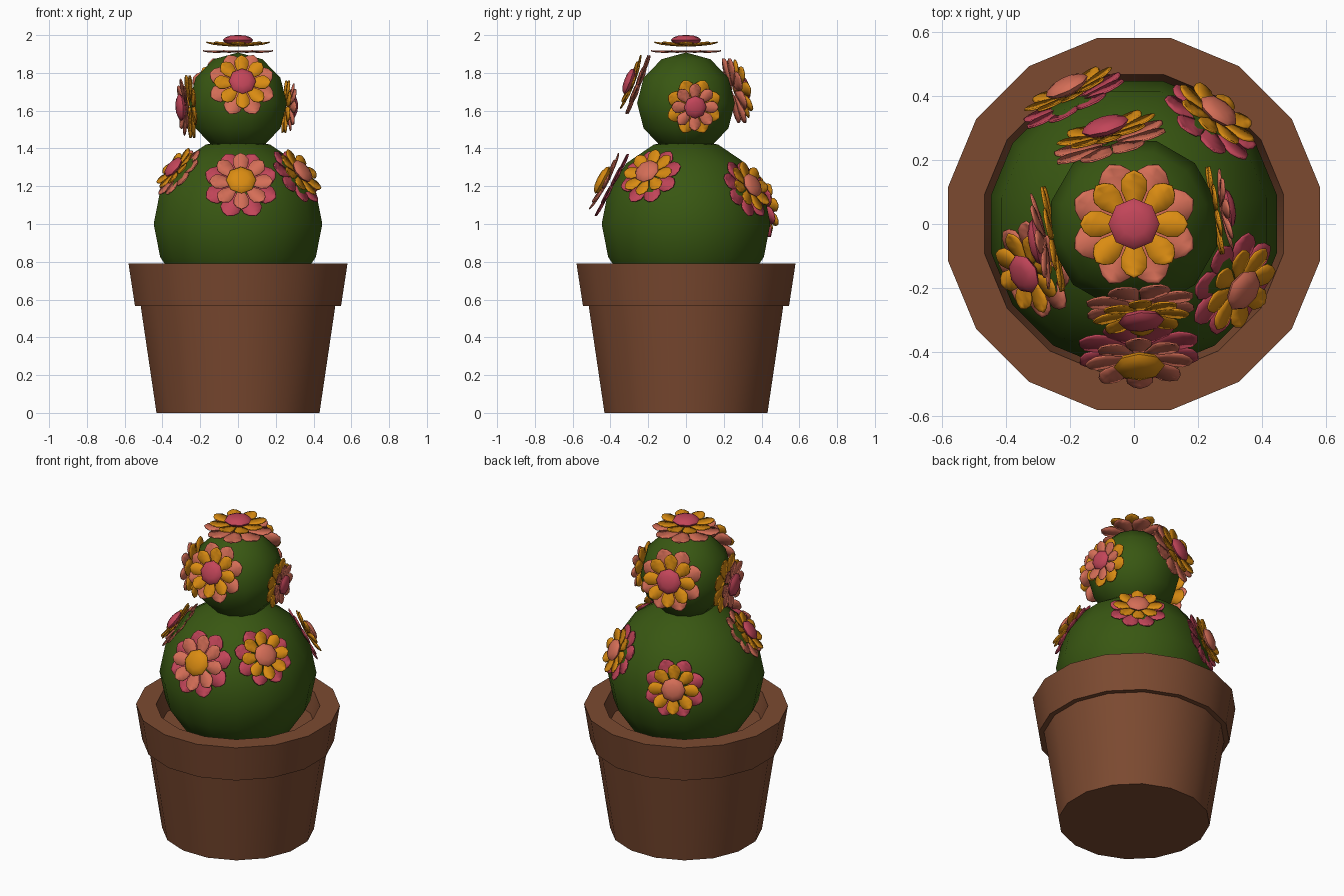
import bpy, bmesh, math
from mathutils import Vector, Matrix

cube = bpy.data.objects.get("Cube")
if cube:
    bpy.data.objects.remove(cube, do_unlink=True)


def material(name, rgb):
    m = bpy.data.materials.new(name)
    m.use_nodes = True
    m.diffuse_color = (*rgb, 1)
    bsdf = next(n for n in m.node_tree.nodes if n.type == 'BSDF_PRINCIPLED')
    bsdf.inputs["Base Color"].default_value = (*rgb, 1)
    bsdf.inputs["Roughness"].default_value = 0.8
    return m


TERRACOTTA = material("terracotta", (0.2, 0.068, 0.03))
GREEN = material("cactus_green", (0.04, 0.095, 0.006))
PINK = material("petal_pink", (0.54, 0.06, 0.1))
CORAL = material("petal_coral", (0.66, 0.155, 0.095))
ORANGE = material("petal_orange", (0.7, 0.26, 0.006))


def finish(name, bm, mat, angle=math.radians(40)):
    bmesh.ops.recalc_face_normals(bm, faces=bm.faces)
    mesh = bpy.data.meshes.new(name)
    bm.to_mesh(mesh)
    bm.free()
    mesh.materials.append(mat)
    ob = bpy.data.objects.new(name, mesh)
    bpy.context.scene.collection.objects.link(ob)
    bpy.ops.object.select_all(action='DESELECT')
    ob.select_set(True)
    bpy.context.view_layer.objects.active = ob
    bpy.ops.object.shade_smooth_by_angle(angle=angle)
    return ob


def lathe(name, profile, sides, mat):
    """Spin a profile of (radius, height) points about z."""
    bm = bmesh.new()
    verts = [bm.verts.new((r, 0, z)) for r, z in profile]
    edges = [bm.edges.new(pair) for pair in zip(verts, verts[1:])]
    turn = Matrix.Rotation(math.pi / sides, 3, 'Z')
    bmesh.ops.rotate(bm, verts=verts, cent=(0, 0, 0), matrix=turn)
    bmesh.ops.spin(bm, geom=verts + edges, cent=(0, 0, 0), axis=(0, 0, 1),
                   angle=math.tau, steps=sides, use_merge=True)
    bmesh.ops.remove_doubles(bm, verts=bm.verts, dist=0.0005)
    return finish(name, bm, mat, math.radians(30))


def ball(name, z, radius, sides, rings, mat):
    bm = bmesh.new()
    place = Matrix.Translation((0, 0, z)) @ Matrix.Rotation(math.pi / sides, 4, 'Z')
    bmesh.ops.create_uvsphere(bm, u_segments=sides, v_segments=rings,
                              radius=radius, matrix=place)
    return finish(name, bm, mat, math.radians(60))


# Half outline of one petal: distance along it, half width
PETAL = [(0.15, 0.05), (0.4, 0.14), (0.62, 0.235), (0.8, 0.24), (0.93, 0.14)]


def petal_ring(name, place, length, width, root, tip, offset, mat, count=8):
    """Ring of thin, slightly cupped petals rising from root to tip height."""
    bm = bmesh.new()
    for i in range(count):
        spin = place @ Matrix.Rotation((i + offset) * math.tau / count, 4, 'Z')

        def point(x, y, lift=0.0):
            h = root + (tip - root) * x + lift
            return bm.verts.new(spin @ Vector((x * length, y * width, h)))

        rows = [(point(x, -w), point(x, 0, -0.12 * w), point(x, w)) for x, w in PETAL]
        for a, b in zip(rows, rows[1:]):
            for k in (0, 1):
                bm.faces.new((a[k], a[k + 1], b[k + 1], b[k]))
        end, last = point(1, 0), rows[-1]
        for k in (0, 1):
            bm.faces.new((last[k], last[k + 1], end))
    ob = finish(name, bm, mat)
    mod = ob.modifiers.new("thickness", 'SOLIDIFY')
    mod.thickness = 0.006
    mod.offset = 0
    return ob


def flower(name, centre_z, direction, distance, size, outer, inner, middle):
    """Two petal rings and a domed middle, facing out along direction."""
    normal = Vector(direction).normalized()
    base = Vector((0, 0, centre_z)) + normal * distance
    place = (Matrix.Translation(base)
             @ normal.to_track_quat('Z', 'Y').to_matrix().to_4x4()
             @ Matrix.Scale(size, 4))
    petal_ring(name + "_outer_petals", place, 1.0, 1.1, 0.02, 0.05, 0.5, outer)
    petal_ring(name + "_inner_petals", place, 0.84, 0.85, 0.16, 0.28, 0, inner)
    bm = bmesh.new()
    bmesh.ops.create_uvsphere(bm, u_segments=8, v_segments=6, radius=1,
                              matrix=place @ Matrix.Translation((0, 0, 0.33))
                              @ Matrix.Diagonal((0.4, 0.4, 0.14, 1)))
    finish(name + "_middle", bm, middle, math.radians(60))


# Pot with overhanging rim and a filled inside
lathe("pot", [(0, 0), (0.44, 0), (0.525, 0.565), (0.556, 0.565), (0.591, 0.79),
              (0.475, 0.79), (0.45, 0.66), (0, 0.66)], 16, TERRACOTTA)

# Cactus body and head
BODY_Z, HEAD_Z = 1.0, 1.64
ball("cactus_body", BODY_Z, 0.455, 16, 8, GREEN)
ball("cactus_head", HEAD_Z, 0.268, 12, 6, GREEN)

# Flowers on the head
flower("top_flower", HEAD_Z, (0, 0, 1), 0.267, 0.2, CORAL, ORANGE, PINK)
flower("head_front_flower", HEAD_Z, (0.02, -0.26, 0.1), 0.265, 0.18, CORAL, ORANGE, PINK)
flower("head_back_flower", HEAD_Z, (-0.08, 0.27, 0.07), 0.265, 0.19, CORAL, ORANGE, PINK)
flower("head_left_flower", HEAD_Z, (0.27, 0.045, -0.02), 0.25, 0.15, ORANGE, CORAL, PINK)
flower("head_right_flower", HEAD_Z, (-0.27, -0.05, -0.02), 0.25, 0.18, ORANGE, CORAL, PINK)

# Flowers on the body
flower("body_front_flower", BODY_Z, (0.015, -0.4, 0.21), 0.435, 0.2, PINK, CORAL, ORANGE)
flower("body_left_flower", BODY_Z, (0.33, -0.2, 0.27), 0.43, 0.175, PINK, ORANGE, CORAL)
flower("body_right_flower", BODY_Z, (-0.33, -0.15, 0.29), 0.43, 0.16, CORAL, ORANGE, PINK)
flower("body_back_left_flower", BODY_Z, (0.27, 0.36, 0.21), 0.43, 0.17, PINK, ORANGE, CORAL)
flower("body_back_right_flower", BODY_Z, (-0.2, 0.41, 0.1), 0.43, 0.18, PINK, ORANGE, CORAL)
